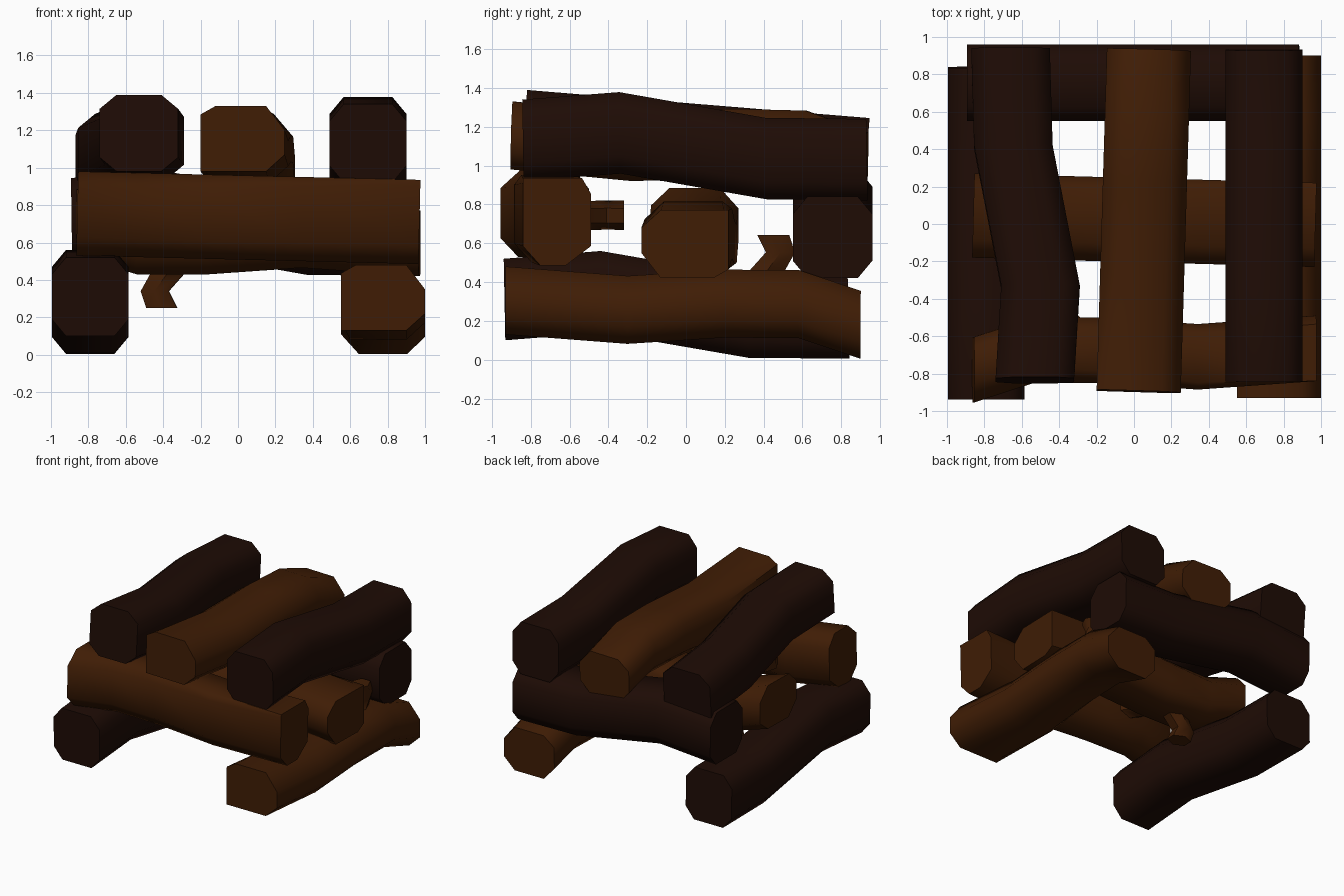
import bpy, math
from mathutils import Vector, Matrix

if "Cube" in bpy.data.objects:
    bpy.data.objects.remove(bpy.data.objects["Cube"])


def material(name, col):
    m = bpy.data.materials.new(name)
    m.diffuse_color = (*col, 1)
    m.use_nodes = True
    m.node_tree.nodes["Principled BSDF"].inputs["Base Color"].default_value = m.diffuse_color
    return m


brown = material("brown_bark", (0.050, 0.012, 0.0015))
dark = material("dark_bark", (0.013, 0.0035, 0.0015))

# Cross-sections (side, up) and bends (distance along the log, rise)
BROWN_NEAR = [(-.225, -.175), (-.2, -.175), (.125, -.175), (.225, -.085),
              (.225, .045), (.125, .175), (-.145, .175), (-.225, .13)]
BROWN_FAR = [(-.225, -.07), (-.13, -.175), (.13, -.175), (.225, -.085),
             (.225, .06), (.125, .175), (-.13, .175), (-.225, .1)]
BROWN_BEND = [(0, 0), (.63, -.045), (1.13, -.01), (1.51, -.01), (1.83, -.115)]
DARK_SEC = [(-.13, -.21), (.13, -.21), (.205, -.12), (.205, .12),
            (.13, .21), (-.13, .21), (-.205, .12), (-.205, -.12)]
DARK_BEND = [(0, 0), (.5, .03), (1.25, -.115), (1.77, -.13)]
# Broken twig: (height, near edge, far edge)
TWIG = [(.08, 1.17, 1.36), (.165, 1.26, 1.44), (.255, 1.34, 1.49), (.345, 1.295, 1.46)]


def loft(rings, verts, faces):
    """Skin a list of equal-sized rings and cap both ends."""
    base, n = len(verts), len(rings[0])
    for r in rings:
        verts.extend(r)
    for k in range(len(rings) - 1):
        a = base + k * n
        for i in range(n):
            j = (i + 1) % n
            faces.append((a + i, a + j, a + n + j, a + n + i))
    last = base + (len(rings) - 1) * n
    faces.append(tuple(range(base + n - 1, base - 1, -1)))
    faces.append(tuple(range(last, last + n)))


def log(name, start, end, up, near, far, bend, mat, twig=False):
    start, end, up = Vector(start), Vector(end), Vector(up)
    t = (end - start).normalized()
    side = t.cross(up).normalized()
    up = side.cross(t)
    rot = Matrix((side, t, up)).transposed()
    verts, faces, rings = [], [], []
    # cross-section blends from the near end to the far end
    for d, h in bend:
        f = d / bend[-1][0]
        rings.append([(a[0] + (b[0] - a[0]) * f, d, a[1] + (b[1] - a[1]) * f + h)
                      for a, b in zip(reversed(near), reversed(far))])
    loft(rings, verts, faces)
    if twig:
        rings = []
        for h, a, b in TWIG:
            c, r = (a + b) / 2, (b - a) / 2 / .866
            rings.append([(.075 * math.sin(math.radians(60 * i + 30)),
                           c + r * math.cos(math.radians(60 * i + 30)), h)
                          for i in range(5, -1, -1)])
        loft(rings, verts, faces)
    me = bpy.data.meshes.new(name)
    me.from_pydata([start + rot @ Vector(v) for v in verts], [], faces)
    me.update()
    ob = bpy.data.objects.new(name, me)
    bpy.context.collection.objects.link(ob)
    me.materials.append(mat)
    bpy.ops.object.select_all(action='DESELECT')
    bpy.context.view_layer.objects.active = ob
    ob.select_set(True)
    # consistent outward normals
    bpy.ops.object.mode_set(mode='EDIT')
    bpy.ops.mesh.select_all(action='SELECT')
    bpy.ops.mesh.normals_make_consistent(inside=False)
    bpy.ops.object.mode_set(mode='OBJECT')
    bpy.ops.object.shade_smooth_by_angle(angle=math.radians(56))


def brown_log(name, start, end, up, twig=True):
    log(name, start, end, up, BROWN_NEAR, BROWN_FAR, BROWN_BEND, brown, twig)


def dark_log(name, start, end, up):
    log(name, start, end, up, DARK_SEC, DARK_SEC, DARK_BEND, dark)


# Bottom layer, running front to back
dark_log("bottom_left_log", (-.79, -.935, .31), (-.79, .83, .345), (0, 0, 1))
brown_log("bottom_right_log", (.775, -.93, .305), (.775, .9, .295), (0, 0, 1))
# Middle layer, running side to side
brown_log("middle_front_log", (.97, -.665, .71), (-.86, -.665, .755), (0, 1, 0))
brown_log("middle_centre_log", (.97, -.005, .595), (-.86, .045, .595), (0, 0, -1))
dark_log("middle_back_log", (-.89, .755, .735), (.88, .755, .76), (0, 0, 1))
# Top layer, running front to back
dark_log("top_left_log", (-.53, -.835, 1.185), (-.53, .935, 1.04), (1, 0, 0))
brown_log("top_centre_log", (.025, -.895, 1.155), (.08, .94, 1.11), (0, 0, 1), False)
dark_log("top_right_log", (.695, -.84, 1.13), (.695, .93, 1.16), (0, 0, 1))
